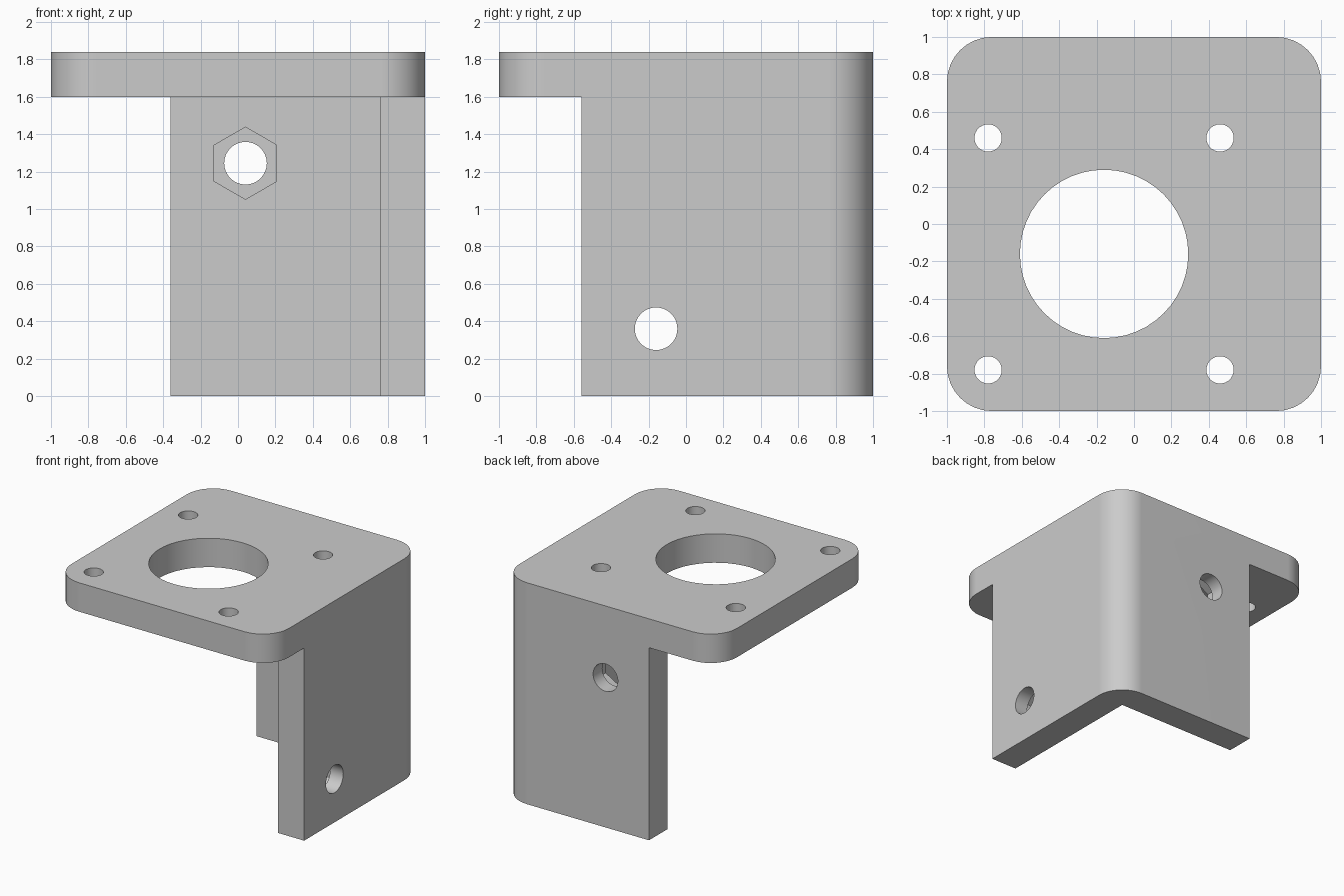
import bpy, bmesh
from math import cos, sin, pi, radians
from mathutils import Matrix

cube = bpy.data.objects.get("Cube")
if cube:
    bpy.data.objects.remove(cube, do_unlink=True)

grey = bpy.data.materials.new("plain grey")
grey.use_nodes = True
COLOUR = (0.6, 0.6, 0.6, 1)
grey.diffuse_color = COLOUR
grey.node_tree.nodes["Principled BSDF"].inputs["Base Color"].default_value = COLOUR

TOP, PLATE_UNDERSIDE = 1.84, 1.6
RADIUS, INNER = 0.24, 0.76      # corner radius, inner face of the walls


def prism(name, points, z0, z1, matrix=Matrix()):
    """Extrude a counter-clockwise outline from z0 to z1, then place it."""
    bm = bmesh.new()
    face = bm.faces.new([bm.verts.new((x, y, z0)) for x, y in points])
    ext = bmesh.ops.extrude_face_region(bm, geom=[face])
    verts = [v for v in ext["geom"] if isinstance(v, bmesh.types.BMVert)]
    bmesh.ops.translate(bm, verts=verts, vec=(0, 0, z1 - z0))
    bmesh.ops.transform(bm, verts=bm.verts, matrix=matrix)
    bmesh.ops.recalc_face_normals(bm, faces=bm.faces)
    mesh = bpy.data.meshes.new(name)
    bm.to_mesh(mesh)
    bm.free()
    mesh.materials.append(grey)
    obj = bpy.data.objects.new(name, mesh)
    bpy.context.collection.objects.link(obj)
    return obj


def circle(cx, cy, r, n, start=0.0):
    return [(cx + r * cos(start + 2 * pi * i / n),
             cy + r * sin(start + 2 * pi * i / n)) for i in range(n)]


def rounded_square(half, r, steps=8):
    c = half - r
    return [(sx * c + r * cos(pi / 2 * (q + i / steps)),
             sy * c + r * sin(pi / 2 * (q + i / steps)))
            for q, (sx, sy) in enumerate([(1, 1), (-1, 1), (-1, -1), (1, -1)])
            for i in range(steps + 1)]


# Solid block with rounded corners
bracket = prism("corner_bracket", rounded_square(1, RADIUS), 0, TOP)

# Waste below the plate, leaving the two walls
waste = [(-2, -2), (2, -2), (2, -0.56), (INNER, -0.56),
         (INNER, INNER), (-0.36, INNER), (-0.36, 2), (-2, 2)]
cutters = [prism("waste_cutter", waste, -1, PLATE_UNDERSIDE)]

# Motor opening and four screw holes in the plate
CENTRE, PITCH = -0.16, 0.62
cutters.append(prism("opening_cutter", circle(CENTRE, CENTRE, 0.45, 48), 1.3, 2.2))
for sx in (-1, 1):
    for sy in (-1, 1):
        hole = circle(CENTRE + sx * PITCH, CENTRE + sy * PITCH, 0.073, 28)
        cutters.append(prism("screw_hole_cutter", hole, 1.3, 2.2))

# Bolt holes with hexagonal nut pockets on the inner side of each wall
to_back = Matrix.Translation((0.04, 0, 1.245)) @ Matrix.Rotation(radians(-90), 4, "X")
to_side = Matrix.Translation((0, -0.16, 0.36)) @ Matrix.Rotation(radians(90), 4, "Y")
for place, hex_start in ((to_back, pi / 2), (to_side, 0)):
    cutters.append(prism("bolt_hole_cutter", circle(0, 0, 0.114, 32), 0.6, 1.3, place))
    cutters.append(prism("nut_pocket_cutter", circle(0, 0, 0.193, 6, hex_start),
                         0.6, INNER + 0.12, place))

# Cut everything away and remove the cutters
bpy.context.view_layer.objects.active = bracket
bracket.select_set(True)
for cutter in cutters:
    cutter.hide_render = True
    mod = bracket.modifiers.new("cut", "BOOLEAN")
    mod.operation, mod.solver, mod.object = "DIFFERENCE", "EXACT", cutter
    bpy.ops.object.modifier_apply(modifier=mod.name)
    bpy.data.objects.remove(cutter, do_unlink=True)

# Smooth curves, flat walls
bpy.ops.object.select_all(action="DESELECT")
bracket.select_set(True)
bpy.ops.object.shade_smooth_by_angle(angle=radians(30))
weighted = bracket.modifiers.new("flat_faces", "WEIGHTED_NORMAL")
weighted.keep_sharp = True
